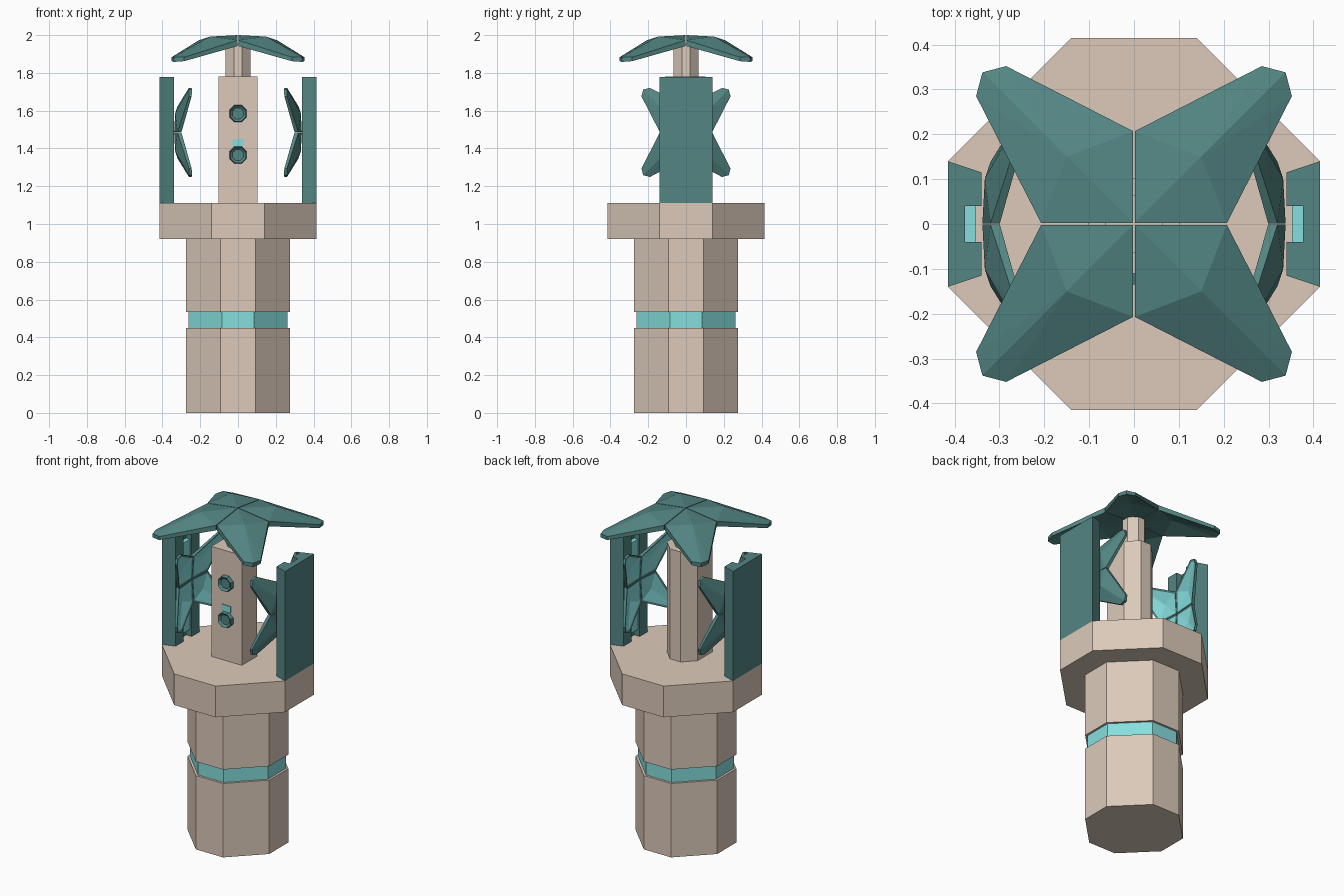
import bpy, bmesh, math
from mathutils import Matrix, Vector

if "Cube" in bpy.data.objects:
    bpy.data.objects.remove(bpy.data.objects["Cube"])


def material(name, rgb):
    m = bpy.data.materials.new(name)
    m.diffuse_color = (*rgb, 1)
    m.use_nodes = True
    m.node_tree.nodes["Principled BSDF"].inputs["Base Color"].default_value = m.diffuse_color
    return m


BEIGE = material("warm_stone", (0.716, 0.591, 0.491))
TEAL = material("dark_teal", (0.085, 0.235, 0.225))
CYAN = material("pale_cyan", (0.24, 0.73, 0.73))


def finish(name, bm, *mats):
    bmesh.ops.recalc_face_normals(bm, faces=bm.faces)
    mesh = bpy.data.meshes.new(name)
    bm.to_mesh(mesh)
    bm.free()
    for m in mats:
        mesh.materials.append(m)
    obj = bpy.data.objects.new(name, mesh)
    bpy.context.collection.objects.link(obj)
    return obj


def prism(name, outline, z0, z1, mat):
    bm = bmesh.new()
    face = bm.faces.new([bm.verts.new((x, y, z0)) for x, y in outline])
    ext = bmesh.ops.extrude_face_region(bm, geom=[face], use_keep_orig=True)
    top = [v for v in ext["geom"] if isinstance(v, bmesh.types.BMVert)]
    bmesh.ops.translate(bm, verts=top, vec=(0, 0, z1 - z0))
    return finish(name, bm, mat)


def octagon(half, flat):
    q = [(flat, half), (half, flat)]
    side = q + [(x, -y) for x, y in reversed(q)]
    return side + [(-x, y) for x, y in reversed(side)]


def rect(x0, x1, y0, y1):
    return [(x0, y0), (x1, y0), (x1, y1), (x0, y1)]


# Stacked octagonal handle, glowing band and platform
prism("lower_handle", octagon(0.275, 0.092), 0, 0.45, BEIGE)
prism("handle_band", octagon(0.262, 0.086), 0.45, 0.535, CYAN)
prism("upper_handle", octagon(0.275, 0.092), 0.535, 0.92, BEIGE)
prism("platform", octagon(0.415, 0.14), 0.92, 1.11, BEIGE)

# Column: square at the front, bevelled at the back; slim mast above
prism("column", [(-0.103, -0.11), (0.103, -0.11), (0.103, 0.036), (0.036, 0.103),
                 (-0.036, 0.103), (-0.103, 0.036)], 1.11, 1.78, BEIGE)
prism("mast", octagon(0.065, 0.022), 1.78, 1.955, BEIGE)


# Octagonal buttons with a recessed centre
def button(name, z):
    bm = bmesh.new()
    rot = Matrix.Rotation(math.pi / 2, 4, 'X') @ Matrix.Rotation(math.pi / 8, 4, 'Z')
    bmesh.ops.create_cone(bm, cap_ends=True, segments=8, radius1=0.05, radius2=0.045,
                          depth=0.03, matrix=Matrix.Translation((0, -0.12, z)) @ rot)
    bm.normal_update()
    front = min(bm.faces, key=lambda f: f.calc_center_median().y)
    bmesh.ops.inset_region(bm, faces=[front], thickness=0.014)
    bmesh.ops.translate(bm, verts=front.verts, vec=(0, 0.012, 0))
    finish(name, bm, TEAL)


button("upper_button", 1.585)
button("lower_button", 1.365)
prism("button_light", rect(-0.03, 0.03, -0.116, -0.108), 1.41, 1.45, CYAN)

# Side panels with an inner slot holding a light strip
half = [(0.415, 0.14), (0.34, 0.115), (0.34, 0.04), (0.377, 0.04)]
panel = half + [(x, -y) for x, y in reversed(half)]
for side, s in (("right", 1), ("left", -1)):
    prism(side + "_panel", [(s * x, y) for x, y in panel], 1.11, 1.777, TEAL)
    prism(side + "_light_strip", [(s * x, y) for x, y in rect(0.352, 0.377, -0.04, 0.04)],
          1.15, 1.7, CYAN)


# Four-armed star canopy, apex at the origin, arms drooping down
def star(name, matrix, lit=False):
    g = 0.002
    rim = [((g, g), 0, -0.045), ((0.207, g), -0.027, -0.058),
           ((0.352, 0.285), -0.117, -0.138), ((0.338, 0.338), -0.117, -0.142),
           ((0.285, 0.352), -0.117, -0.138), ((g, 0.207), -0.027, -0.058)]
    bm = bmesh.new()
    for k in range(4):
        turn = Matrix.Rotation(k * math.pi / 2, 3, 'Z')

        def vert(x, y, z):
            return bm.verts.new(turn @ Vector((x, y, z)))

        top = [vert(*p, a) for p, a, b in rim]
        low = [vert(*p, b) for p, a, b in rim]
        under = []
        for ring, ridge in ((top, vert(0.15, 0.15, -0.008)), (low, vert(0.15, 0.15, -0.046))):
            for i in range(6):
                f = bm.faces.new((ring[i], ring[(i + 1) % 6], ridge))
                if ring is low:
                    under.append(f)
        for i in range(6):
            j = (i + 1) % 6
            bm.faces.new((top[i], top[j], low[j], low[i]))
        if lit:
            # glowing underside framed by a narrow border
            bmesh.ops.recalc_face_normals(bm, faces=bm.faces)
            bmesh.ops.inset_region(bm, faces=under, thickness=0.02)
            for f in under:
                f.material_index = 1
    bm.transform(matrix)
    finish(name, bm, TEAL, CYAN)


star("top_canopy", Matrix.Translation((0, 0, 2)))
for side, s in (("right", 1), ("left", -1)):
    star(side + "_star", Matrix.Translation((s * 0.338, 0, 1.485))
         @ Matrix.Rotation(s * math.pi / 2, 4, 'Y') @ Matrix.Scale(0.67, 4), lit=True)
